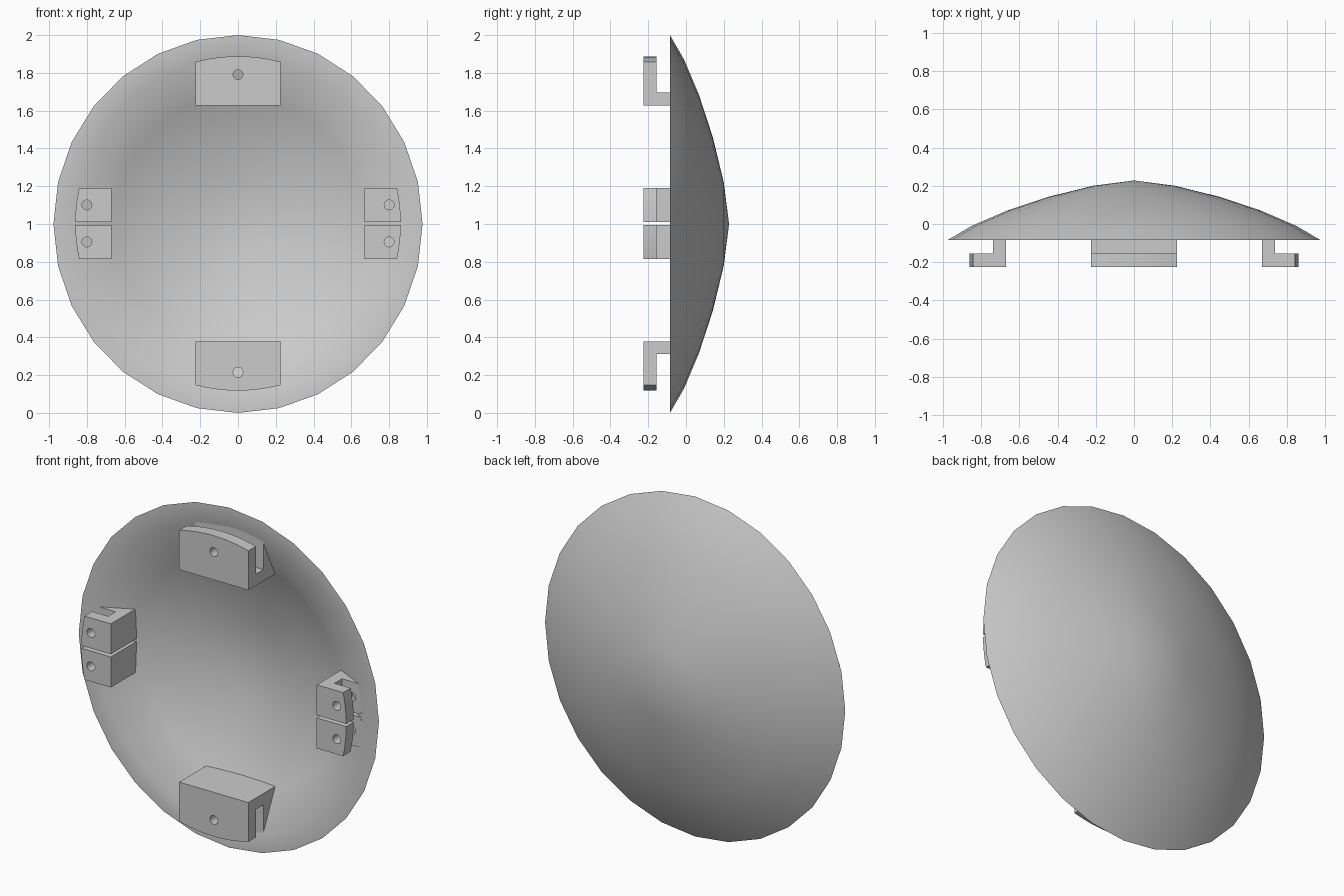
import bpy, bmesh
from math import sqrt, sin, cos, tau
from mathutils import Matrix, Vector

cube = bpy.data.objects.get("Cube")
if cube:
    bpy.data.objects.remove(cube, do_unlink=True)

grey = bpy.data.materials.new("light grey")
grey.use_nodes = True
colour = (0.6, 0.6, 0.6, 1)
grey.diffuse_color = colour
grey.node_tree.nodes["Principled BSDF"].inputs["Base Color"].default_value = colour

CENTRE = Vector((0, 0, 1.003))
SQUASH = 0.977          # dish is slightly narrower than tall


def add_object(name, bm):
    bmesh.ops.recalc_face_normals(bm, faces=bm.faces)
    mesh = bpy.data.meshes.new(name)
    bm.to_mesh(mesh)
    bm.free()
    mesh.materials.append(grey)
    ob = bpy.data.objects.new(name, mesh)
    bpy.context.collection.objects.link(ob)
    return ob


def activate(ob):
    bpy.ops.object.select_all(action='DESELECT')
    ob.select_set(True)
    bpy.context.view_layer.objects.active = ob


# Dish: lens shell with a flat front rim, lathed around the y axis
def make_dish(segments=28):
    outer = [(0, .228), (.22, .2), (.46, .142), (.68, .07), (.87, -.01), (1, -.085)]
    inner = [(.885, -.085), (.67, .023), (.46, .1), (.22, .155), (0, .18)]
    bm = bmesh.new()
    rings = []
    for r, y in outer + inner:
        count = segments if r else 1
        rings.append([bm.verts.new((SQUASH * r * sin(tau * i / segments), y,
                                    1 + r * cos(tau * i / segments)))
                      for i in range(count)])
    for a, b in zip(rings, rings[1:]):
        for i in range(segments):
            j = (i + 1) % segments
            quad = [a[i % len(a)], a[j % len(a)], b[j % len(b)], b[i % len(b)]]
            bm.faces.new(list(dict.fromkeys(quad)))
    dish = add_object("dish", bm)
    activate(dish)
    bpy.ops.object.shade_smooth_by_angle(angle=0.6)


# Bracket: slotted clip, outer end rounded to a circle, with one bored hole
def make_bracket(name, out, side, start, radius, t0, t1, back, hole_r, hole_t, steps=8):
    bm = bmesh.new()
    slot = start + .067

    def place(r, t, y):
        return CENTRE + out * r + side * t + Vector((0, y, 0))

    sections = []
    for i in range(steps + 1):
        t = t0 + (t1 - t0) * i / steps
        end = sqrt(radius * radius - t * t)
        profile = [(start, -.225), (end, -.225), (end, -.155), (slot, -.155),
                   (slot, -.085), (end, -.085), (end, -.075), (start, back)]
        sections.append([bm.verts.new(place(r, t, y)) for r, y in profile])
    n = len(sections[0])
    for a, b in zip(sections, sections[1:]):
        for k in range(n):
            m = (k + 1) % n
            bm.faces.new((a[k], a[m], b[m], b[k]))
    bm.faces.new(sections[0])
    bm.faces.new(sections[-1])
    bmesh.ops.dissolve_limit(bm, angle_limit=.001, verts=bm.verts, edges=bm.edges)
    ob = add_object(name, bm)

    drill = bmesh.new()
    spot = place(hole_r, hole_t, -.1)
    bmesh.ops.create_cone(drill, cap_ends=True, segments=20, radius1=.026,
                          radius2=.026, depth=.4,
                          matrix=Matrix.Translation(spot) @ Matrix.Rotation(tau / 4, 4, 'X'))
    cutter = add_object("hole_cutter", drill)
    cutter.hide_render = True
    mod = ob.modifiers.new("hole", 'BOOLEAN')
    mod.operation = 'DIFFERENCE'
    mod.solver = 'EXACT'
    mod.object = cutter
    activate(ob)
    bpy.ops.object.modifier_apply(modifier=mod.name)
    bpy.data.objects.remove(cutter, do_unlink=True)
    bpy.ops.object.shade_smooth_by_angle(angle=0.5)


make_dish()

X, Z = Vector((1, 0, 0)), Vector((0, 0, 1))
for name, s in (("top", 1), ("bottom", -1)):
    make_bracket(name + "_bracket", Z * s, X, .625, .885, -.225, .225, .05, .788, 0)
for name, s in (("left", 1), ("right", -1)):
    for level, up in (("upper", 1), ("lower", -1)):
        make_bracket(f"{name}_{level}_bracket", X * s, Z * up, .67, .862,
                     .008, .187, .03, .8, .098, 4)
